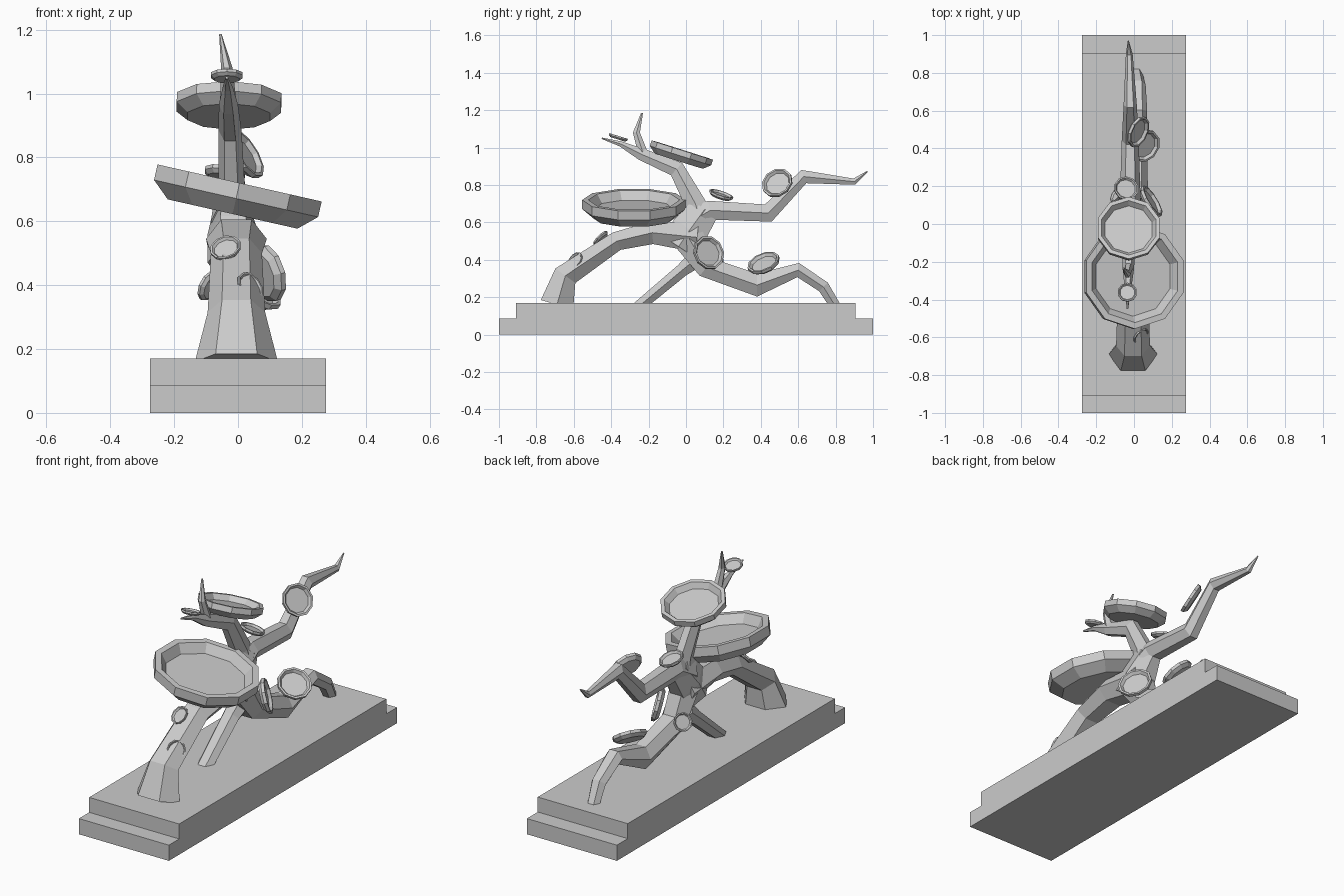
import bpy, bmesh, math
from mathutils import Vector, Matrix

grey = bpy.data.materials.new("stone grey")
grey.diffuse_color = (0.6, 0.6, 0.6, 1)


def finish(bm, name):
    bmesh.ops.recalc_face_normals(bm, faces=bm.faces)
    me = bpy.data.meshes.new(name)
    bm.to_mesh(me)
    bm.free()
    me.materials.append(grey)
    ob = bpy.data.objects.new(name, me)
    bpy.context.collection.objects.link(ob)
    return ob


def tube(name, pts):
    """Six-sided branch; each point is x, y, z, half width, half thickness."""
    bm = bmesh.new()
    P = [Vector(p[:3]) for p in pts]
    rings = []
    for i, p in enumerate(P):
        a = (P[i] - P[i - 1]).normalized() if i else (P[1] - P[0]).normalized()
        b = (P[i + 1] - P[i]).normalized() if i < len(P) - 1 else a
        up = Vector((1, 0, 0)).cross((a + b).normalized()).normalized()
        mitre = 1 / max(0.6, math.cos(a.angle(b) / 2))
        w, t = pts[i][3:]
        ring = []
        for k in range(6):
            g = k * math.pi / 3
            ring.append(bm.verts.new(p + Vector((w * math.cos(g), 0, 0))
                                     + up * (t * mitre * math.sin(g) / 0.866)))
        rings.append(ring)
    for r, s in zip(rings, rings[1:]):
        for k in range(6):
            j = (k + 1) % 6
            bm.faces.new((r[k], r[j], s[j], s[k]))
    bm.faces.new(rings[0])
    bm.faces.new(rings[-1])
    return finish(bm, name)


def dish(name, centre, normal, r):
    """Ten-sided shallow bowl; centre is the middle of the rim plane."""
    prof = [(0.79, -0.36), (1, -0.18), (1, 0), (0.88, 0), (0.76, -0.17)]
    bm = bmesh.new()
    n = Vector(normal).normalized()
    u = Vector((1, 0, 0)) - n * n.x
    if abs(n.x) > 0.7:
        u = Vector((0, 0, 1)) - n * n.z
    u.normalize()
    v = n.cross(u)
    rings = []
    for rr, h in prof:
        rings.append([bm.verts.new(Vector(centre) + n * h * r + rr * r * (
            u * math.cos(math.radians(18 + 36 * k)) + v * math.sin(math.radians(18 + 36 * k))))
            for k in range(10)])
    for a, b in zip(rings, rings[1:]):
        for k in range(10):
            j = (k + 1) % 10
            bm.faces.new((a[k], a[j], b[j], b[k]))
    bm.faces.new(rings[0])
    bm.faces.new(rings[-1])
    return finish(bm, name)


# Stepped plinth, one profile extruded across x
bm = bmesh.new()
prof = [(-1, 0), (1, 0), (1, 0.087), (0.905, 0.087), (0.905, 0.17),
        (-0.91, 0.17), (-0.91, 0.087), (-1, 0.087)]
f = bm.faces.new([bm.verts.new((-0.276, y, z)) for y, z in prof])
ext = bmesh.ops.extrude_face_region(bm, geom=[f])
bmesh.ops.translate(bm, vec=(0.552, 0, 0),
                    verts=[g for g in ext["geom"] if isinstance(g, bmesh.types.BMVert)])
finish(bm, "plinth")

# Roots and trunk
tube("front_root", [(-0.005, -0.69, 0.16, 0.13, 0.09), (-0.005, -0.645, 0.315, 0.09, 0.062),
                    (-0.005, -0.37, 0.50, 0.08, 0.05), (-0.005, -0.18, 0.545, 0.095, 0.06),
                    (-0.01, 0.06, 0.52, 0.085, 0.08)])
tube("rear_root", [(-0.01, 0.0, 0.54, 0.08, 0.09), (0.0, 0.11, 0.36, 0.075, 0.055),
                   (0.01, 0.38, 0.265, 0.06, 0.058), (0.02, 0.60, 0.345, 0.05, 0.034),
                   (0.02, 0.735, 0.255, 0.042, 0.032), (0.01, 0.80, 0.15, 0.035, 0.028)])
tube("side_root", [(-0.02, 0.06, 0.41, 0.06, 0.05), (-0.03, -0.02, 0.345, 0.05, 0.035),
                   (-0.03, -0.26, 0.145, 0.045, 0.03)])
tube("trunk", [(-0.01, -0.04, 0.47, 0.085, 0.10), (-0.015, 0.02, 0.56, 0.08, 0.10),
               (-0.02, 0.10, 0.67, 0.05, 0.08)])

# Upper branches
tube("rear_branch", [(-0.02, 0.02, 0.60, 0.065, 0.07), (-0.02, 0.13, 0.665, 0.055, 0.05),
                     (-0.02, 0.44, 0.65, 0.045, 0.045), (-0.02, 0.63, 0.845, 0.035, 0.034),
                     (-0.025, 0.90, 0.818, 0.018, 0.016), (-0.03, 0.97, 0.873, 0.003, 0.003)])
tube("front_branch", [(-0.02, 0.08, 0.60, 0.055, 0.07), (-0.02, 0.05, 0.70, 0.042, 0.055),
                      (-0.025, -0.05, 0.885, 0.036, 0.042), (-0.03, -0.24, 0.965, 0.03, 0.032),
                      (-0.032, -0.35, 1.02, 0.016, 0.014), (-0.035, -0.45, 1.05, 0.004, 0.004)])
tube("upright_twig", [(-0.03, -0.225, 0.955, 0.027, 0.027), (-0.035, -0.265, 1.08, 0.018, 0.018),
                      (-0.055, -0.235, 1.185, 0.004, 0.005)])

# Bowls growing on the branches
dish("large_bowl", (0.005, -0.278, 0.72), (0.22, 0, 0.975), 0.277)
dish("upper_bowl", (-0.028, -0.02, 0.987), (0.01, 0.3, 0.95), 0.172)
small = [((-0.035, -0.36, 1.062), (0, 0.3, 0.95), 0.052),
         ((0.03, 0.485, 0.815), (0.8, -0.35, 0.5), 0.086),
         ((0.06, 0.412, 0.39), (0.5, -0.33, 0.78), 0.09),
         ((0.10, 0.125, 0.44), (0.82, 0.5, 0.25), 0.092),
         ((-0.04, 0.19, 0.755), (0.2, 0.3, 0.92), 0.066),
         ((0.04, -0.595, 0.40), (0.6, -0.62, 0.5), 0.048),
         ((-0.04, -0.46, 0.52), (-0.25, -0.68, 0.68), 0.05),
         ((-0.095, 0.16, 0.40), (-0.75, 0.5, 0.4), 0.05)]
for i, (c, n, r) in enumerate(small):
    dish("small_bowl_%d" % (i + 1), c, n, r)
